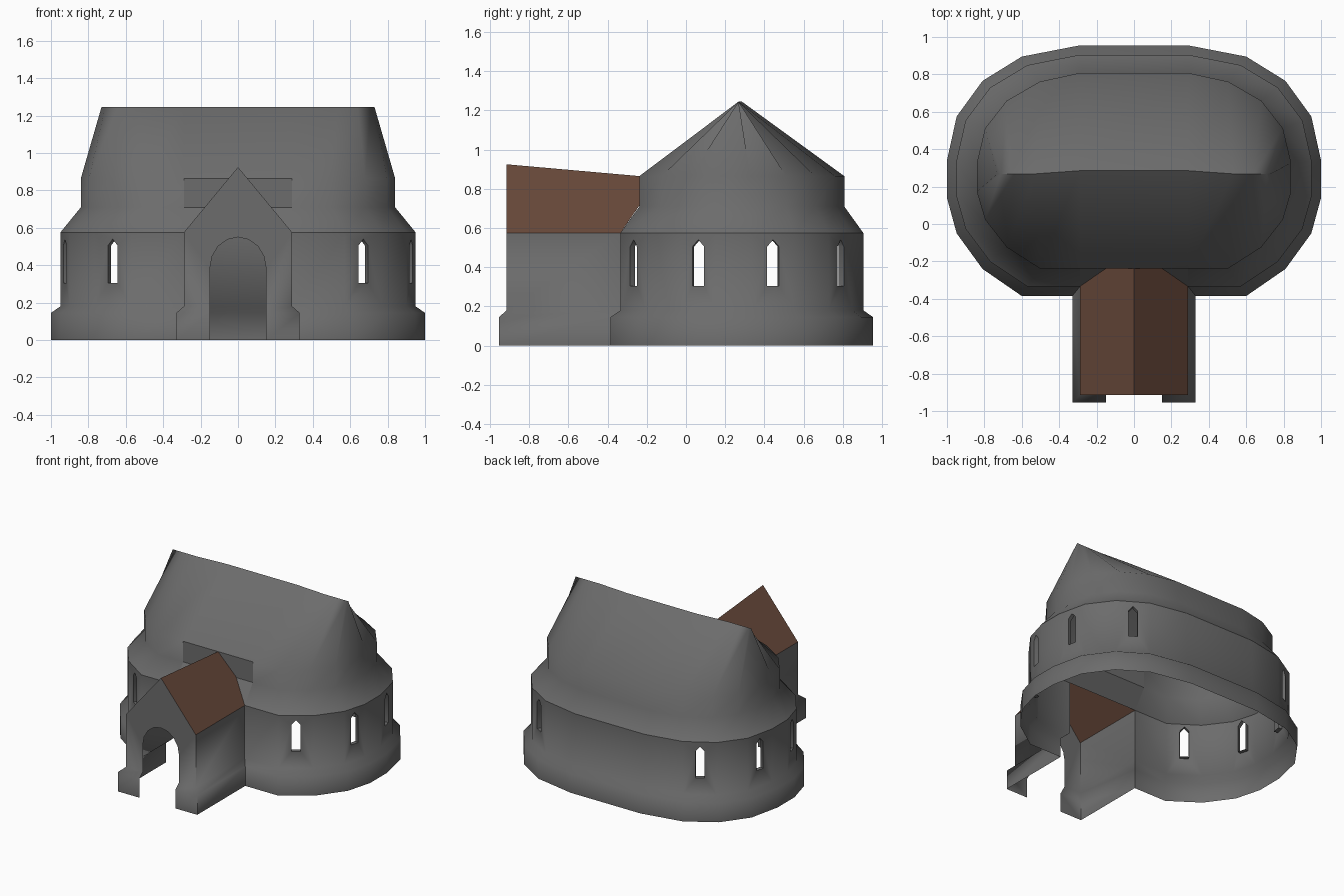
import bpy, bmesh, math
from mathutils import Vector

if "Cube" in bpy.data.objects:
    bpy.data.objects.remove(bpy.data.objects["Cube"])

def material(name, rgb):
    m = bpy.data.materials.new(name)
    m.diffuse_color = (*rgb, 1)
    m.use_nodes = True
    m.node_tree.nodes["Principled BSDF"].inputs["Base Color"].default_value = m.diffuse_color
    return m

GREY = material("stone_grey", (0.15, 0.15, 0.15))
BROWN = material("roof_brown", (0.136, 0.065, 0.042))

def build(name, faces, mat, smooth=True):
    """Make one object from lists of corner points, joining shared corners."""
    bm = bmesh.new()
    for f in faces:
        bm.faces.new([bm.verts.new(p) for p in f])
    bmesh.ops.remove_doubles(bm, verts=bm.verts, dist=0.001)
    me = bpy.data.meshes.new(name)
    bm.to_mesh(me)
    bm.free()
    me.materials.append(mat)
    ob = bpy.data.objects.new(name, me)
    bpy.context.collection.objects.link(ob)
    if smooth:
        bpy.ops.object.select_all(action='DESELECT')
        ob.select_set(True)
        bpy.context.view_layer.objects.active = ob
        bpy.ops.object.shade_smooth_by_angle(angle=math.radians(62))
    return ob

def strip(a, b):
    return [[a[i], a[i + 1], b[i + 1], b[i]] for i in range(len(a) - 1)]

# Right half of the hall outline, from the porch round to the back
HALF = [(.29, -.385), (.6, -.385), (.81, -.24), (.948, -.05), (1, .14),
        (1, .34), (.948, .575), (.81, .765), (.6, .895), (.29, .955)]
YC = .285

def both_sides(half):
    return half + [Vector((-p.x, p.y, p.z)) for p in reversed(half)]

def ring(z, sx, sy, front_x=.29):
    half = [Vector((x * sx, YC + (y - YC) * sy, z)) for x, y in HALF]
    half[0].x, half[-1].x = front_x, .29
    return both_sides(half)

# Hall walls with flared foot and pointed slit windows
foot0, foot1 = ring(0, 1, 1, .33), ring(.145, 1, 1, .33)
wall0, wall1 = ring(.18, .95, .925), ring(.575, .95, .925)
faces = strip(foot0, foot1) + strip(foot1, wall0)

def window_panel(a0, b0, a1, b1, half_w=.031, depth=.03):
    along = (b0 - a0).normalized()
    inward = Vector((-along.y, along.x, 0)) * depth
    mid = (a0 + b0) / 2
    def at(u, z):
        return Vector((mid.x + along.x * u, mid.y + along.y * u, z))
    hole = [at(-half_w, .305), at(half_w, .305), at(half_w, .505),
            at(0, .54), at(-half_w, .505)]
    lb, rb, rs, ct, ls = hole
    out = [[a0, b0, rb, lb], [b0, b1, rs, rb], [a0, lb, ls, a1],
           [a1, ls, ct], [a1, ct, b1], [b1, ct, rs]]
    for p, q in zip(hole, hole[1:] + hole[:1]):
        out.append([p, q, q + inward, p + inward])
    return out

for i in range(len(wall0) - 1):
    quad = (wall0[i], wall0[i + 1], wall1[i + 1], wall1[i])
    if i in (1, 3, 5, 7, 11, 13, 15, 17):
        faces += window_panel(quad[0], quad[1], quad[3], quad[2])
    else:
        faces.append(quad)
build("hall_walls", faces, GREY)

# Hall roof: sloping skirt, upright band and long ridge
band0, band1 = ring(.71, .84, .78), ring(.865, .84, .78)
ridge_x = [.29, .53, .64, .71, .73]
ridge_x += ridge_x[::-1]
ridge = both_sides([Vector((x, .285 if x < .3 else .268, 1.245)) for x in ridge_x])
faces = strip(wall1, band0) + strip(band0, band1)
for f in strip(band1 + band1[:1], ridge + ridge[:1]):
    # the two tip corners share one ridge point
    pts = [p for k, p in enumerate(f) if (p - f[k - 1]).length > .001]
    faces.append(pts)
build("hall_roof", faces, GREY)

# Flat front piece of the roof behind the porch
build("roof_front_panel",
      [[r0[-1], r0[0], r1[0], r1[-1]] for r0, r1 in ((wall1, band0), (band0, band1))],
      GREY, smooth=False)

# Porch walls with flared foot, door arch and gable
def porch_level(z, x, yf, yb):
    return [Vector((.15, yf, z)), Vector((x, yf, z)), Vector((x, yb, z))]

YF, YW = -.915, wall0[0].y
levels = [porch_level(0, .33, -.955, -.385), porch_level(.145, .33, -.955, -.385),
          porch_level(.18, .29, YF, YW)]
right = strip(levels[0], levels[1]) + strip(levels[1], levels[2])
right.append([Vector(p) for p in ((.29, YF, .18), (.29, YW, .18), (.29, YW, .575), (.29, YF, .575))])
left = [[Vector((-p.x, p.y, p.z)) for p in reversed(f)] for f in right]
arch = [Vector((-.15 * math.cos(t), YF, .385 + .165 * math.sin(t)))
        for t in (math.pi * k / 8 for k in range(9))]
gable = [Vector((-.29, YF, .18)), Vector((-.15, YF, .18))] + arch
gable += [Vector(p) for p in ((.15, YF, .18), (.29, YF, .18), (.29, YF, .575),
                              (0, YF, .925), (-.29, YF, .575))]
build("porch_walls", right + left + [gable], GREY)

# Porch roof, trimmed to the hall roof
YB = band0[0].y
slope = [Vector(p) for p in ((0, YF, .925), (.29, YF, .575), (.29, YW, .575),
                             (.15, YB, .715), (0, YB, .865))]
other = [Vector((-p.x, p.y, p.z)) for p in reversed(slope)]
build("porch_roof", [slope, other], BROWN, smooth=False)
